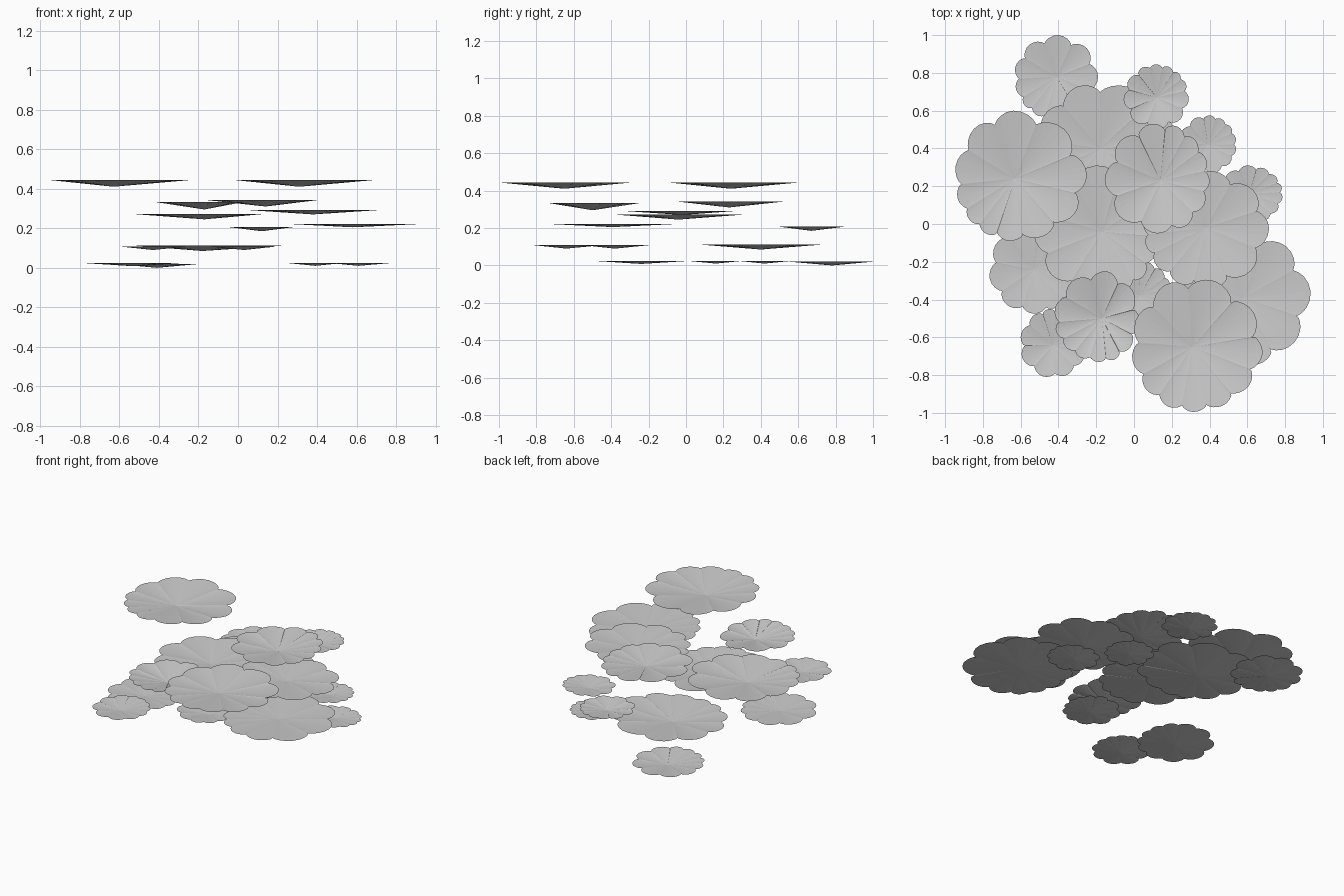
import bpy, bmesh, random
from math import sin, cos, pi, radians

if "Cube" in bpy.data.objects:
    bpy.data.objects.remove(bpy.data.objects["Cube"])

random.seed(4)

# Tiers of leaves: (xmin, xmax, ymin, ymax, centre x, centre y, centre z, rim z, big-lobe heading)
TOP = [
    (-.945, -.25, -.09, .60, -.63, .24, .41, .443, 70),
    (-.01, .68, -.995, -.295, .31, -.65, .41, .443, 95),
    (-.42, .03, -.73, -.25, -.17, -.50, .295, .333, 60),
    (-.155, .40, -.05, .53, .14, .23, .31, .342, 200),
    (-.53, .13, -.38, .31, -.17, -.04, .245, .272, 120),
    (.05, .715, -.345, .28, .38, -.02, .27, .292, 20),
]
LOW = [
    (.25, .935, -.745, -.04, .58, -.39, .205, .222, 30),
    (-.055, .29, .50, .845, .12, .67, .185, .207, 250),
    (-.60, -.25, -.81, -.45, -.43, -.64, .09, .108, 230),
    (-.15, .20, -.55, -.20, .03, -.38, .09, .108, 180),
    (-.52, .225, .07, .735, -.18, .40, .085, .112, 90),
    (-.765, -.30, -.475, 0, -.53, -.24, .008, .023, 170),
    (.45, .785, 0, .31, .61, .16, .01, .025, 200),
    (.24, .54, .27, .575, .39, .42, .01, .025, 220),
    (-.63, -.19, .55, 1.0, -.41, .78, 0, .02, 65),
]


def scalloped_outline(heading, lobes=11, steps=10):
    """Rounded lobes, wider and deeper towards the heading."""
    widths = [1 + .38 * cos(2 * pi * (i + .5) / lobes) + random.uniform(-.12, .12)
              for i in range(lobes)]
    total = sum(widths)
    angle, pts = radians(heading), []
    for w in widths:
        span = 2 * pi * w / total
        for s in range(steps):
            t = s / steps
            t = .5 - .5 * cos(pi * t)          # crowd points near the notches
            r = 1 - .12 * w * (1 - sin(pi * t) ** .7)
            a = angle + span * t
            pts.append((r * cos(a), r * sin(a)))
        angle += span
    return pts


def leaf(name, x0, x1, y0, y1, cx, cy, cz, rim, heading):
    pts = scalloped_outline(heading)
    lo = [min(p[k] for p in pts) for k in (0, 1)]
    hi = [max(p[k] for p in pts) for k in (0, 1)]
    bm = bmesh.new()
    hub = bm.verts.new((cx, cy, cz))
    ring = []
    for x, y in pts:
        px = cx + ((x1 - cx) * x / hi[0] if x > 0 else (x0 - cx) * x / lo[0])
        py = cy + ((y1 - cy) * y / hi[1] if y > 0 else (y0 - cy) * y / lo[1])
        ring.append(bm.verts.new((px, py, rim)))
    for i, v in enumerate(ring):
        bm.faces.new((hub, v, ring[(i + 1) % len(ring)]))
    me = bpy.data.meshes.new(name)
    bm.to_mesh(me)
    bm.free()
    bpy.context.collection.objects.link(bpy.data.objects.new(name, me))


# Shallow cone leaves, upper then lower tiers
for tier, rows in (("upper", TOP), ("lower", LOW)):
    for i, row in enumerate(rows):
        leaf(f"{tier}_leaf_{i + 1}", *row)
